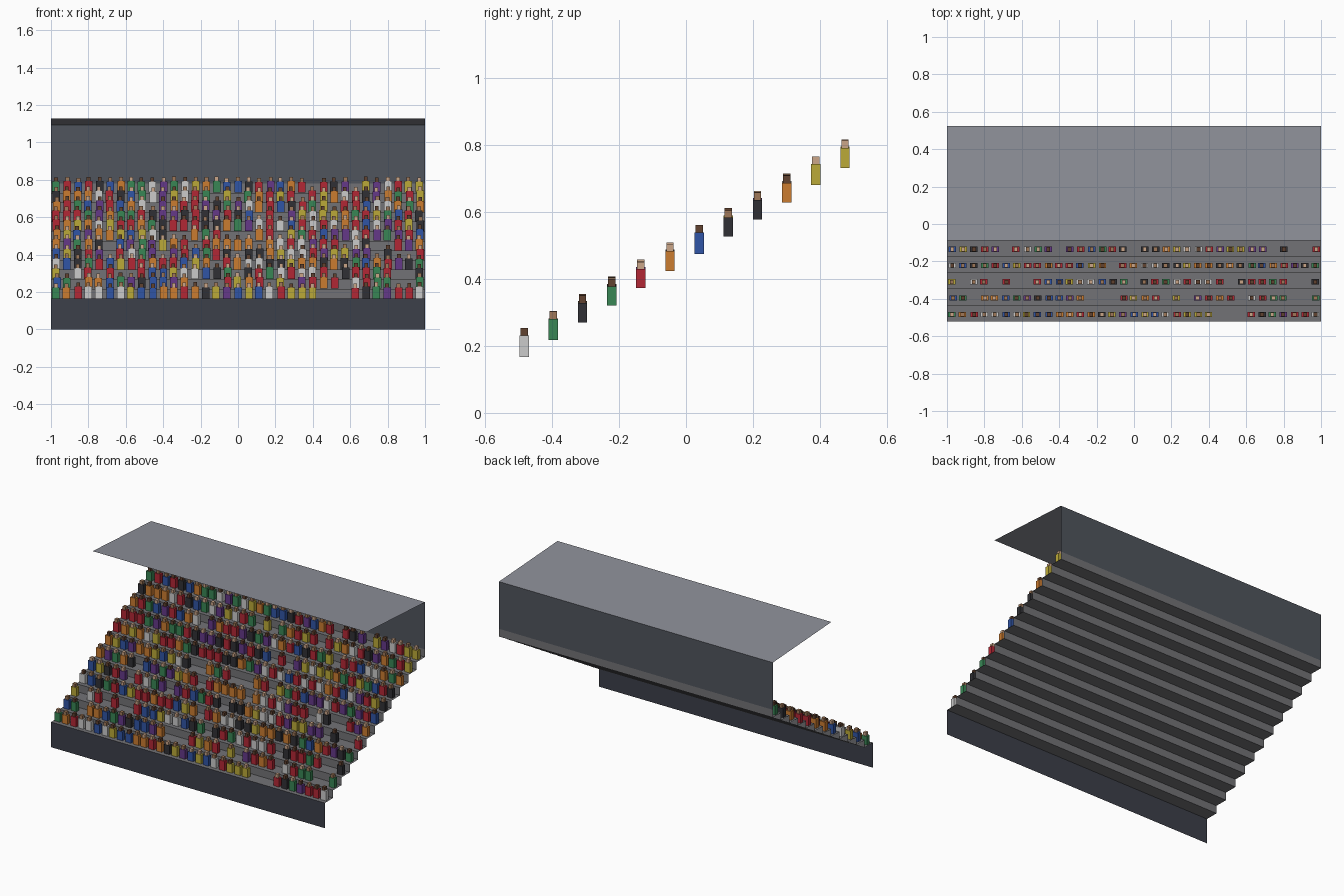
import bpy, bmesh, random
from mathutils import Matrix

if "Cube" in bpy.data.objects:
    bpy.data.objects.remove(bpy.data.objects["Cube"])

random.seed(4)
ROWS, SEATS = 12, 35
DEPTH, RISE = 0.0871, 0.0513
Y0, Z0 = -0.5225, 0.166
YB = Y0 + ROWS * DEPTH
ZB = Z0 + ROWS * RISE


def material(name, rgb):
    m = bpy.data.materials.new(name)
    m.diffuse_color = (*rgb, 1)
    m.use_nodes = True
    m.node_tree.nodes["Principled BSDF"].inputs["Base Color"].default_value = m.diffuse_color
    return m


def finish(name, bm, mat):
    me = bpy.data.meshes.new(name)
    bm.to_mesh(me)
    bm.free()
    ob = bpy.data.objects.new(name, me)
    bpy.context.collection.objects.link(ob)
    me.materials.append(mat)
    return ob


def sheet(name, profile, mat):
    """Extrude an open (y, z) profile across the full width."""
    bm = bmesh.new()
    pairs = [[bm.verts.new((x, y, z)) for x in (-1, 1)] for y, z in profile]
    for (a, b), (c, d) in zip(pairs, pairs[1:]):
        bm.faces.new((a, b, d, c))
    return finish(name, bm, mat)


def add_box(bm, centre, size):
    mat = Matrix.Translation(centre) @ Matrix.Diagonal((*size, 1))
    bmesh.ops.create_cube(bm, size=1, matrix=mat)


concrete = material("concrete", (0.17, 0.17, 0.18))
dark = material("dark_panel", (0.045, 0.05, 0.068))
wall = material("wall_panel", (0.08, 0.09, 0.11))
roofing = material("roofing", (0.27, 0.28, 0.32))

# Front wall, stepped terrace, back wall and tilted roof (all thin sheets)
sheet("front_wall", [(Y0, 0), (Y0, Z0)], dark)
steps = [(Y0, Z0)]
for i in range(ROWS):
    y, z = Y0 + (i + 1) * DEPTH, Z0 + i * RISE
    steps += [(y, z), (y, z + RISE)]
sheet("terrace", steps, concrete)
sheet("back_wall", [(YB, ZB), (YB, 1.093)], wall)
sheet("roof", [(-0.088, 1.128), (YB, 1.093)], roofing)

# Spectators: box body and box head, grouped by colour
shirts = {
    "red": (0.45, 0.02, 0.035), "blue": (0.03, 0.09, 0.38),
    "green": (0.04, 0.24, 0.09), "orange": (0.6, 0.2, 0.03),
    "yellow": (0.5, 0.4, 0.04), "purple": (0.13, 0.04, 0.25),
    "white": (0.6, 0.6, 0.6), "black": (0.03, 0.03, 0.035),
}
skins = {"light": (0.6, 0.38, 0.25), "tan": (0.35, 0.19, 0.1), "brown": (0.12, 0.055, 0.03)}
bodies = {k: bmesh.new() for k in shirts}
heads = {k: bmesh.new() for k in skins}
names = list(shirts)
weights = [3, 1.3, 1.3, 1.5, 1.4, 1.5, 1.2, 1.3]

# Empty seats seen in the lower rows
empty = {0: {25, 26, 27}, 1: {2, 13, 14, 15, 20, 22, 27, 32, 33},
         2: {1, 4, 6, 7, 17, 26, 32, 33}, 3: {15}, 4: {5, 10, 17, 30, 32, 33}}
end_shirts = ["white", "green", "black", "green", "red", "orange",
              "blue", "black", "black", "orange", "yellow", "yellow"]
pitch = 2 / SEATS
for r in range(ROWS):
    y, z = Y0 + (r + 0.45) * DEPTH, Z0 + r * RISE + 0.001
    for s in range(SEATS):
        gap = s in empty[r] if r in empty else random.random() < 0.11
        last = s == SEATS - 1
        if gap and not last:
            continue
        x = -1 + (s + 0.5) * pitch + random.uniform(-0.004, 0.004)
        h = random.uniform(0.056, 0.064)
        shirt = end_shirts[r] if last else random.choices(names, weights)[0]
        add_box(bodies[shirt], (x, y, z + h / 2), (0.040, 0.028, h))
        add_box(heads[random.choice(list(skins))], (x, y, z + h + 0.011), (0.020, 0.022, 0.022))

for k, bm in bodies.items():
    finish(f"spectator_bodies_{k}", bm, material(f"shirt_{k}", shirts[k]))
for k, bm in heads.items():
    finish(f"spectator_heads_{k}", bm, material(f"skin_{k}", skins[k]))
